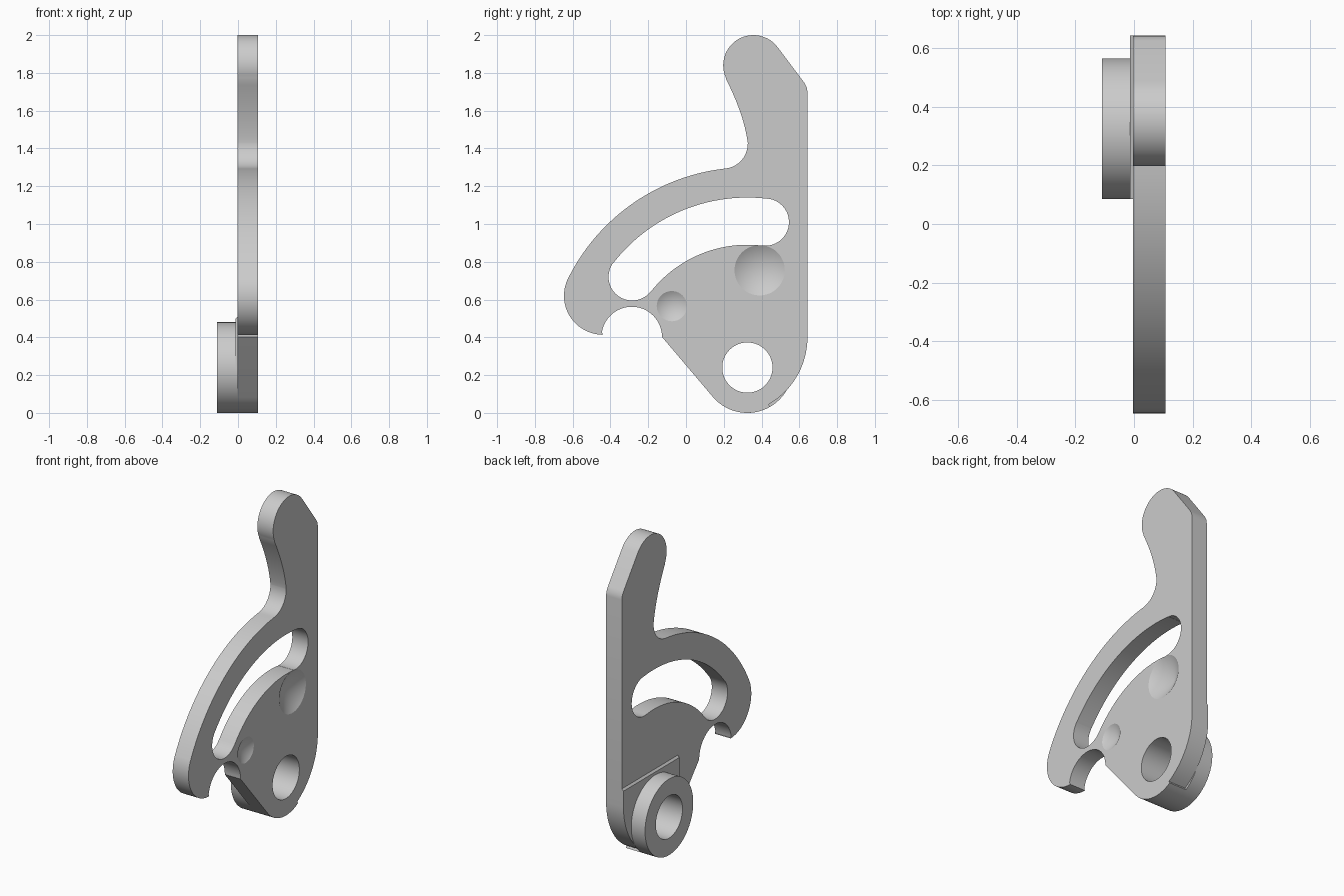
import bpy, bmesh
from math import sin, cos, radians, pi
from mathutils import Matrix, Vector

if "Cube" in bpy.data.objects:
    bpy.data.objects.remove(bpy.data.objects["Cube"], do_unlink=True)

grey = bpy.data.materials.new("plain grey")
grey.use_nodes = True
grey.diffuse_color = (0.6, 0.6, 0.6, 1)
grey.node_tree.nodes["Principled BSDF"].inputs["Base Color"].default_value = (0.6, 0.6, 0.6, 1)

PIVOT = (0.325, 0.24)
FACE, BACK, PAD, END = 0.107, -0.003, -0.014, -0.11   # layers along x


def arc(c, r, a, b, n=16):
    """Points (y, z) on an arc from angle a to b in degrees."""
    angles = [radians(a + (b - a) * i / n) for i in range(n + 1)]
    return [(c[0] + r * cos(t), c[1] + r * sin(t)) for t in angles]


def bezier(p, q, s, n=12):
    p, q, s = Vector(p), Vector(q), Vector(s)
    ts = [i / n for i in range(n + 1)]
    return [tuple(p * (1 - t) ** 2 + q * 2 * t * (1 - t) + s * t * t) for t in ts]


def make(name, bm):
    bmesh.ops.recalc_face_normals(bm, faces=bm.faces)
    mesh = bpy.data.meshes.new(name)
    bm.to_mesh(mesh)
    bm.free()
    mesh.materials.append(grey)
    obj = bpy.data.objects.new(name, mesh)
    bpy.context.collection.objects.link(obj)
    return obj


def prism(name, outline, x0, x1):
    """Extrude a (y, z) outline from x0 to x1."""
    bm = bmesh.new()
    face = bm.faces.new([bm.verts.new((x0, y, z)) for y, z in outline])
    new = bmesh.ops.extrude_face_region(bm, geom=[face])["geom"]
    bmesh.ops.translate(bm, vec=(x1 - x0, 0, 0),
                        verts=[v for v in new if isinstance(v, bmesh.types.BMVert)])
    bmesh.ops.remove_doubles(bm, verts=bm.verts, dist=0.0005)
    return make(name, bm)


def cone_cutter(y, z, r, depth):
    """Conical recess cutter opening on the +x face."""
    lip = 0.01
    bm = bmesh.new()
    spot = Matrix.Translation((FACE + (lip - depth) / 2, y, z)) @ Matrix.Rotation(pi / 2, 4, "Y")
    bmesh.ops.create_cone(bm, cap_ends=True, segments=64, radius1=0,
                          radius2=r * (depth + lip) / depth, depth=depth + lip, matrix=spot)
    return make("recess_cutter", bm)


def select(obj):
    bpy.ops.object.select_all(action="DESELECT")
    obj.select_set(True)
    bpy.context.view_layer.objects.active = obj


def cut(obj, cutters):
    for cutter in cutters:
        cutter.hide_render = True
        mod = obj.modifiers.new("cut", "BOOLEAN")
        mod.operation, mod.solver, mod.object = "DIFFERENCE", "EXACT", cutter
        select(obj)
        bpy.ops.object.modifier_apply(modifier=mod.name)


# Lever plate outline, anticlockwise from the lower right
heel = arc((0.233, 0.40), 0.41, -60, 0)
outline = (
    heel
    + [(0.643, 1.70), (0.639, 1.725), (0.625, 1.75)]
    + arc((0.357, 1.84), 0.16, 36, 204, 32)                      # handle tip
    + bezier((0.213, 1.765), (0.307, 1.58), (0.327, 1.43))       # handle neck
    + arc((0.195, 1.425), 0.132, 0, -84)                         # neck fillet
    + arc(PIVOT, 1.06, 97, 153.5, 40)                            # outer arm
    + arc((-0.44, 0.62), 0.206, 155, 270, 24)                    # arm end
    + arc((-0.287, 0.402), 0.16, 176, 0, 32)                     # hook notch
    + arc(PIVOT, 0.24, 220.7, 300, 20)                           # rounded foot
)
plate = prism("lever_plate", outline, BACK, FACE)

# Arched slot, pivot bore and conical recesses
slot = (arc(PIVOT, 0.90, 83, 141.8, 40) + arc((-0.285, 0.72), 0.125, 141.8, 321.8, 28)
        + arc(PIVOT, 0.65, 141.8, 83, 40) + arc((0.42, 1.01), 0.125, -97, 83, 28))
slot_cutter = prism("slot_cutter", slot, BACK - 0.1, FACE + 0.1)
bore = prism("bore_cutter", arc(PIVOT, 0.133, 0, 354.375, 63), END - 0.1, FACE + 0.1)
recesses = [cone_cutter(0.39, 0.755, 0.133, 0.077), cone_cutter(-0.075, 0.565, 0.08, 0.046)]
cut(plate, [slot_cutter, bore] + recesses)

# Thin raised pad with a sloped upper edge
pad_outline = heel + [(0.643, 0.51), (0.086, 0.51)] + arc(PIVOT, 0.24, 180, 300, 30)
pad = prism("raised_pad", pad_outline, PAD, BACK)
for v in pad.data.vertices:
    if v.co.z > 0.5 and v.co.x < PAD + 0.001:
        v.co.z -= 0.012
cut(pad, [bore])

# Round pivot boss
boss = prism("pivot_boss", arc(PIVOT, 0.24, 0, 356.25, 95), END, PAD)
cut(boss, [bore])

for cutter in [slot_cutter, bore] + recesses:
    bpy.data.objects.remove(cutter, do_unlink=True)
for part in (plate, pad, boss):
    select(part)
    bpy.ops.object.shade_smooth_by_angle(angle=radians(25))
